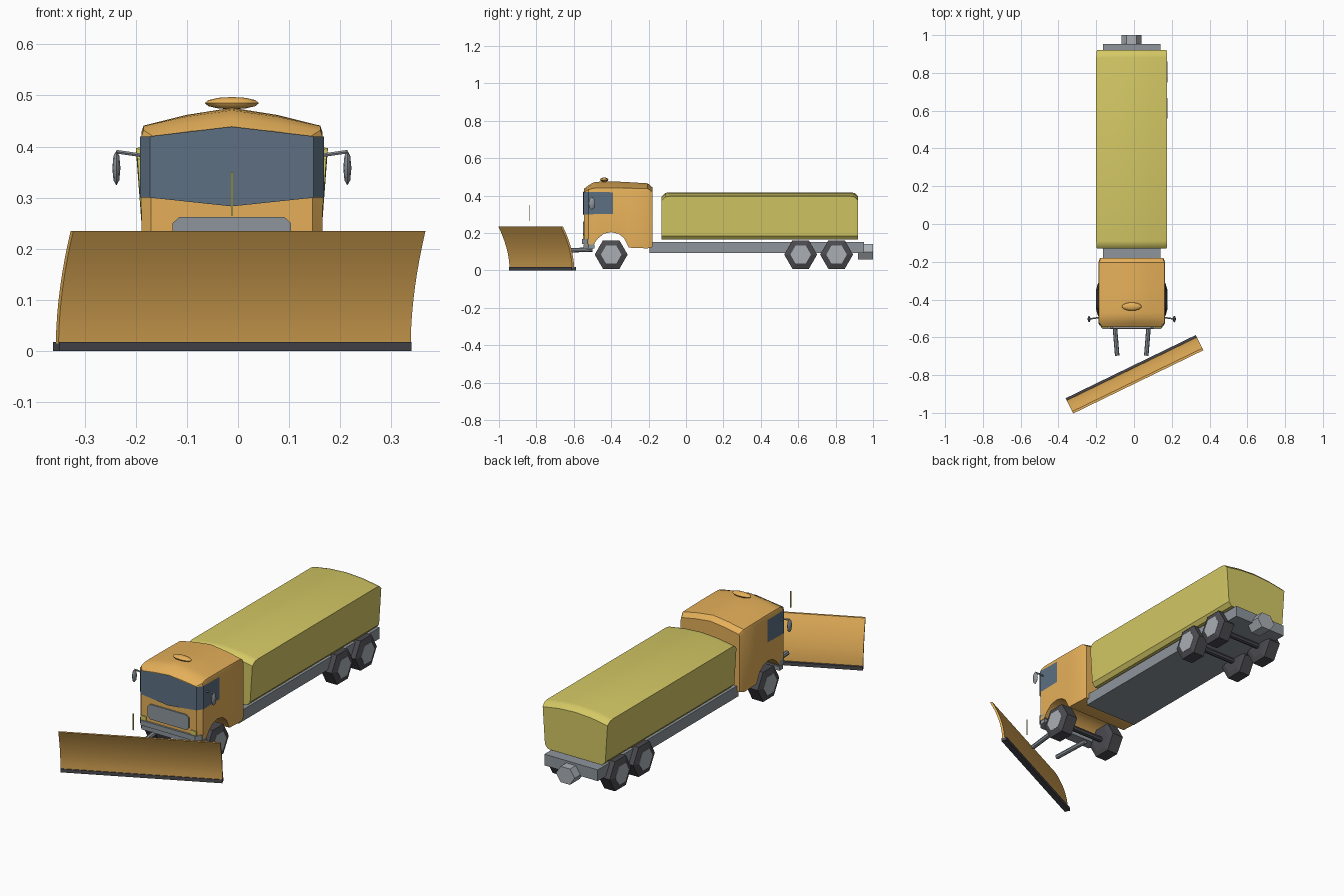
import bpy, bmesh, math
from mathutils import Vector, Matrix

if "Cube" in bpy.data.objects:
    bpy.data.objects.remove(bpy.data.objects["Cube"])

CX = -0.012  # truck centre line


def material(name, rgb):
    m = bpy.data.materials.new(name)
    m.diffuse_color = (*rgb, 1)
    m.use_nodes = True
    m.node_tree.nodes["Principled BSDF"].inputs["Base Color"].default_value = m.diffuse_color
    return m


ORANGE = material("orange_paint", (0.78, 0.43, 0.10))
YELLOW = material("yellow_cover", (0.66, 0.58, 0.13))
GLASS = material("glass", (0.11, 0.16, 0.22))
DARK = material("dark_rubber", (0.07, 0.07, 0.08))
STEEL = material("steel", (0.27, 0.30, 0.33))
LIGHT = material("light_steel", (0.40, 0.43, 0.46))


def finish(name, bm, mat, smooth=None):
    bmesh.ops.recalc_face_normals(bm, faces=bm.faces)
    me = bpy.data.meshes.new(name)
    bm.to_mesh(me)
    bm.free()
    ob = bpy.data.objects.new(name, me)
    bpy.context.collection.objects.link(ob)
    me.materials.append(mat)
    if smooth:
        bpy.ops.object.select_all(action='DESELECT')
        ob.select_set(True)
        bpy.context.view_layer.objects.active = ob
        bpy.ops.object.shade_smooth_by_angle(angle=math.radians(smooth))
    return ob


def loft(name, rings, mat, smooth=None, caps=True, closed=True):
    bm = bmesh.new()
    vs = [[bm.verts.new(p) for p in r] for r in rings]
    n = len(vs[0])
    for a, b in zip(vs, vs[1:]):
        for i in range(n if closed else n - 1):
            j = (i + 1) % n
            bm.faces.new((a[i], a[j], b[j], b[i]))
    if caps:
        bm.faces.new(vs[0])
        bm.faces.new(vs[-1])
    return finish(name, bm, mat, smooth)


def section(y, half):
    """Ring at y from a half outline (bottom to centre ridge), mirrored."""
    left = [(CX - x, y, z) for x, z in half]
    right = [(CX + x, y, z) for x, z in reversed(half) if x > 0]
    return left + right


def box(name, x0, x1, y0, y1, z0, z1, mat, bevel=0):
    bm = bmesh.new()
    bmesh.ops.create_cube(bm, size=1)
    for v in bm.verts:
        v.co = ((x0 + x1) / 2 + v.co.x * (x1 - x0), (y0 + y1) / 2 + v.co.y * (y1 - y0),
                (z0 + z1) / 2 + v.co.z * (z1 - z0))
    if bevel:
        bmesh.ops.bevel(bm, geom=bm.edges[:], offset=bevel, segments=1, affect='EDGES')
    return finish(name, bm, mat)


def rod(name, a, b, r, mat, sides=8):
    a, b = Vector(a), Vector(b)
    q = (b - a).to_track_quat('Z', 'Y')
    circ = [q @ Vector((r * math.cos(t), r * math.sin(t), 0))
            for t in (2 * math.pi * i / sides for i in range(sides))]
    return loft(name, [[p + c for c in circ] for p in (a, b)], mat)


def ball(name, loc, size, mat, seg=8, rings=4):
    bm = bmesh.new()
    bmesh.ops.create_uvsphere(bm, u_segments=seg, v_segments=rings, radius=1,
                              matrix=Matrix.Translation(loc) @ Matrix.Diagonal((*size, 1)))
    return finish(name, bm, mat, 40)


def hexring(x, y, z, r):
    return [(x, y + r * math.cos(i * math.pi / 3), z + r * math.sin(i * math.pi / 3)) for i in range(6)]


# Cab: sections along y as (y, half width, bottom, eave, peak); bottom forms the wheel arch
stations = [(-.545, .158, .14, .420, .437), (-.522, .177, .14, .432, .455), (-.495, .177, .14, .440, .471),
            (-.47, .177, .172, .441, .474), (-.44, .177, .196, .441, .476), (-.40, .177, .205, .441, .476),
            (-.36, .177, .196, .441, .475), (-.33, .177, .172, .440, .473), (-.305, .177, .122, .440, .472),
            (-.205, .177, .118, .438, .466), (-.18, .168, .125, .42, .445)]
loft("cab", [section(y, [(w, b), (w, e - .012), (w - .004, e), (w * .5, e + (p - e) * .6), (0, p)])
             for y, w, b, e, p in stations], ORANGE, 35)

# Wrap-around windscreen and side windows: (x, y, bottom, top)
half_glass = [(.180, -.39, .303, .418), (.180, -.522, .300, .420), (.160, -.549, .300, .420), (0, -.551, .283, .439)]
pts = [(CX - x, y, b, t) for x, y, b, t in half_glass]
pts += [(CX + x, y, b, t) for x, y, b, t in half_glass[-2::-1]]
loft("windscreen", [[(x, y, b) for x, y, b, t in pts], [(x, y, t) for x, y, b, t in pts]],
     GLASS, caps=False, closed=False)

# Grille with clipped corners
g = [(-.103, .185), (.103, .185), (.116, .197), (.116, .25), (.103, .262), (-.103, .262), (-.116, .25), (-.116, .197)]
loft("grille", [[(CX + x, y, z) for x, z in g] for y in (-.54, -.552)], STEEL)

# Bumper and its lower lip
for name, y, z0, z1 in (("bumper", -.555, .142, .168), ("bumper_lip", -.548, .118, .138)):
    plan = [(-.177, -.49), (-.177, y + .028), (-.155, y), (.155, y), (.177, y + .028), (.177, -.49)]
    loft(name, [[(CX + x, yy, z) for x, yy in plan] for z in (z0, z1)], STEEL)

# Beacon
ball("roof_beacon", (CX, -.437, .485), (.053, .022, .012), ORANGE, 12, 6)

# Mirrors, headlights and plow arms on both sides
for s, side in ((-1, "left"), (1, "right")):
    rod("mirror_arm_" + side, (CX + s * .17, -.495, .382), (CX + s * .226, -.503, .39), .004, STEEL, 6)
    ball("mirror_" + side, (CX + s * .226, -.503, .358), (.008, .018, .034), STEEL)
    hx = CX + s * .143
    box("headlight_" + side, hx - .016, hx + .016, -.55, -.53, .168, .19, YELLOW)
    rod("plow_arm_" + side, (CX + s * .093, -.50, .112), (CX + s * .077, -.697, .105), .012, STEEL)

# Cargo body with low ridge and undercut base
loft("cargo_body", [section(y, [(.155, .165), (.172, .185), (.188 - .5 * d * .3, .397 - d), (.095, .412 - d), (0, .418 - d)])
                    for y, d in ((-.13, .022), (-.112, .004), (-.09, 0), (.88, 0), (.902, .004), (.92, .022))], YELLOW, 35)

# Chassis and rear spreader
box("chassis", CX - .152, CX + .152, -.195, .953, .094, .152, STEEL)
hexa = [(CX + .053 * math.cos(i * math.pi / 3), .1 + .047 * math.sin(i * math.pi / 3)) for i in range(6)]
loft("rear_spreader", [[(x, y, z) for x, z in hexa] for y in (.92, 1.0)], LIGHT)

# Six-sided wheels on three axles
for axle, y in (("front", -.40), ("middle", .613), ("rear", .805)):
    for s, side in ((-1, "left"), (1, "right")):
        ring = lambda x, r: hexring(CX + s * x, y, .085, r)
        loft(f"{axle}_tyre_{side}", [ring(.108, .06), ring(.116, .088), ring(.178, .088), ring(.188, .056)], DARK)
        loft(f"{axle}_hub_{side}", [ring(.12, .055), ring(.189, .055)], LIGHT)
    rod(axle + "_axle", (CX - .12, y, .085), (CX + .12, y, .085), .015, DARK)

# Angled plow: local u runs along the blade, d points forward
U = Vector((.69, .335, 0)).normalized()
F = Vector((U.y, -U.x, 0))
base = Vector((-.017, -.755, 0))


def plow(name, prof, mat, smooth=None):
    return loft(name, [[base + U * u + F * d + Vector((0, 0, z)) for d, z in prof] for u in (-.383, .383)], mat, smooth)


curve = [(.012 + .066 * (i / 8) ** 1.8, .015 + .22 * i / 8) for i in range(9)]
plow("plow_blade", [(d + .012, z) for d, z in curve] + [(d, z) for d, z in reversed(curve)], ORANGE, 30)
plow("cutting_edge", [(0, 0), (.028, 0), (.028, .018), (0, .018)], DARK)

# Marker stick above the plow
box("marker_stick", CX - .002, CX + .002, -.837, -.833, .265, .35, YELLOW)
